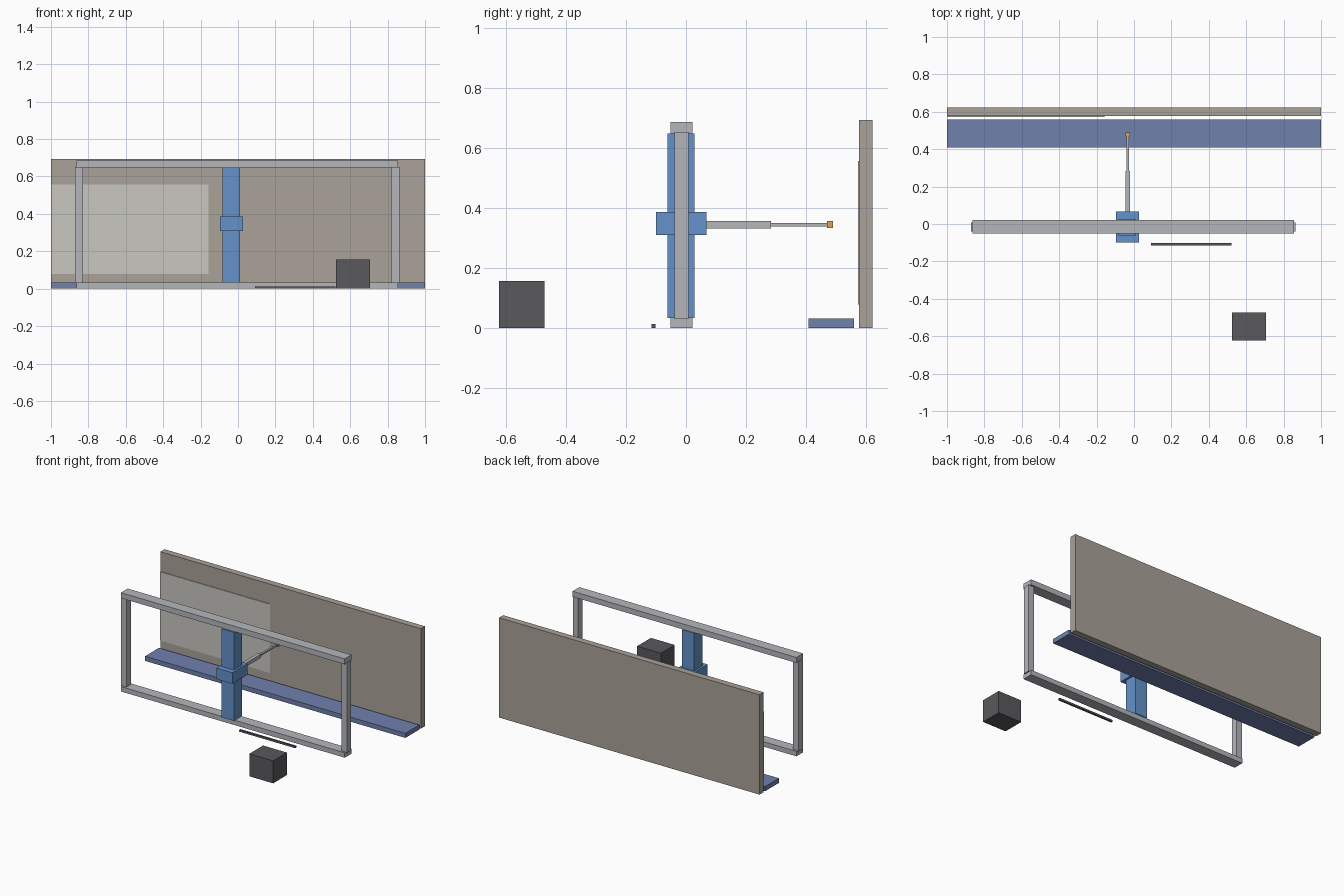
import bpy

if "Cube" in bpy.data.objects:
    bpy.data.objects.remove(bpy.data.objects["Cube"])


def material(name, rgb):
    m = bpy.data.materials.new(name)
    m.diffuse_color = (*rgb, 1)
    m.use_nodes = True
    m.node_tree.nodes["Principled BSDF"].inputs["Base Color"].default_value = m.diffuse_color
    return m


BLUE = material("carriage_blue", (0.13, 0.29, 0.60))
NAVY = material("ledge_blue", (0.16, 0.22, 0.42))
STONE = material("wall_stone", (0.40, 0.36, 0.32))
PALE = material("panel_pale", (0.58, 0.57, 0.53))
DARK = material("dark_grey", (0.10, 0.10, 0.11))
ORANGE = material("tip_orange", (0.75, 0.36, 0.07))
GREY = material("rail_grey", (0.46, 0.47, 0.50))


def box(name, x, y, z, mat):
    """Box spanning the given (min, max) range on each axis."""
    bpy.ops.mesh.primitive_cube_add(
        size=1, location=[(a + b) / 2 for a, b in (x, y, z)])
    o = bpy.context.object
    o.name = name
    o.scale = [b - a for a, b in (x, y, z)]
    bpy.ops.object.transform_apply(location=False, rotation=False, scale=True)
    o.data.materials.append(mat)
    return o


# Wall with pale panel, and the ledge at its foot
box("wall", (-1, 1), (0.577, 0.622), (0, 0.693), STONE)
box("wall_panel", (-1, -0.157), (0.573, 0.579), (0.078, 0.556), PALE)
box("floor_ledge", (-1, 1), (0.408, 0.56), (0, 0.032), NAVY)

# Gantry frame: two rails and two posts
for name, z in (("bottom_rail", (0, 0.034)), ("top_rail", (0.648, 0.686))):
    box(name, (-0.863, 0.856), (-0.052, 0.022), z, GREY)
for name, x in (("left_post", -0.850), ("right_post", 0.843)):
    box(name, (x - 0.021, x + 0.021), (-0.039, 0.008), (0.03, 0.652), GREY)

# Sliding column and carriage
box("column", (-0.082, 0.012), (-0.062, 0.028), (0.033, 0.648), BLUE)
box("carriage", (-0.096, 0.027), (-0.1, 0.068), (0.309, 0.386), BLUE)

# Telescoping arm reaching to the wall
for name, r, y, mat in (("arm_outer", 0.0125, (0.06, 0.283), GREY),
                        ("arm_inner", 0.006, (0.28, 0.472), GREY),
                        ("arm_tip", 0.0115, (0.469, 0.490), ORANGE)):
    box(name, (-0.034 - r, -0.034 + r), y, (0.344 - r, 0.344 + r), mat)

# Loose items in front: control box and floor cable tray
box("control_box", (0.523, 0.706), (-0.623, -0.472), (0, 0.156), DARK)
box("cable_tray", (0.09, 0.52), (-0.115, -0.102), (0, 0.013), DARK)
